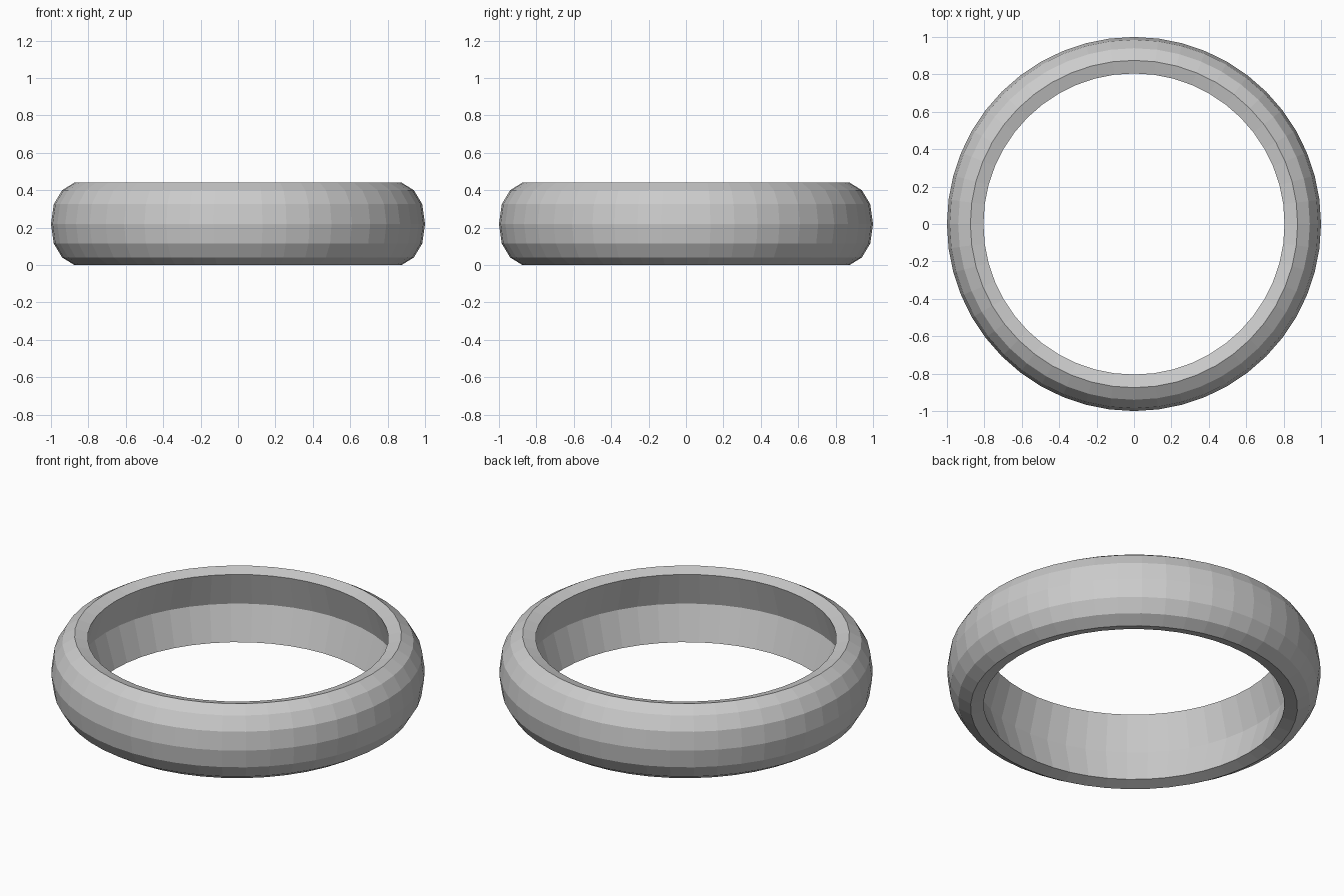
import bpy, bmesh
from math import sin, cos, pi

if "Cube" in bpy.data.objects:
    bpy.data.objects.remove(bpy.data.objects["Cube"])

SEGMENTS = 48
HEIGHT = 0.44

# Closed half profile (radius, z) from mid height to the rim, mirrored below
outer_half = [(1.0, 0.22), (0.985, 0.325), (0.94, 0.40), (0.875, HEIGHT)]
inner_half = [(0.805, 0.42), (0.865, 0.22)]
upper = outer_half + inner_half
lower = [(r, HEIGHT - z) for r, z in reversed(upper[1:-1])]
profile = upper + lower


def lathe(name, profile, segments):
    bm = bmesh.new()
    rings = []
    for i in range(segments):
        a = 2 * pi * i / segments
        rings.append([bm.verts.new((r * cos(a), r * sin(a), z)) for r, z in profile])
    n = len(profile)
    for i in range(segments):
        a, b = rings[i], rings[(i + 1) % segments]
        for j in range(n):
            k = (j + 1) % n
            bm.faces.new((a[j], b[j], b[k], a[k]))
    bmesh.ops.recalc_face_normals(bm, faces=bm.faces)
    mesh = bpy.data.meshes.new(name)
    bm.to_mesh(mesh)
    bm.free()
    obj = bpy.data.objects.new(name, mesh)
    bpy.context.collection.objects.link(obj)
    return obj


# Rounded ring band with a shallow groove inside
lathe("ring_band", profile, SEGMENTS)
